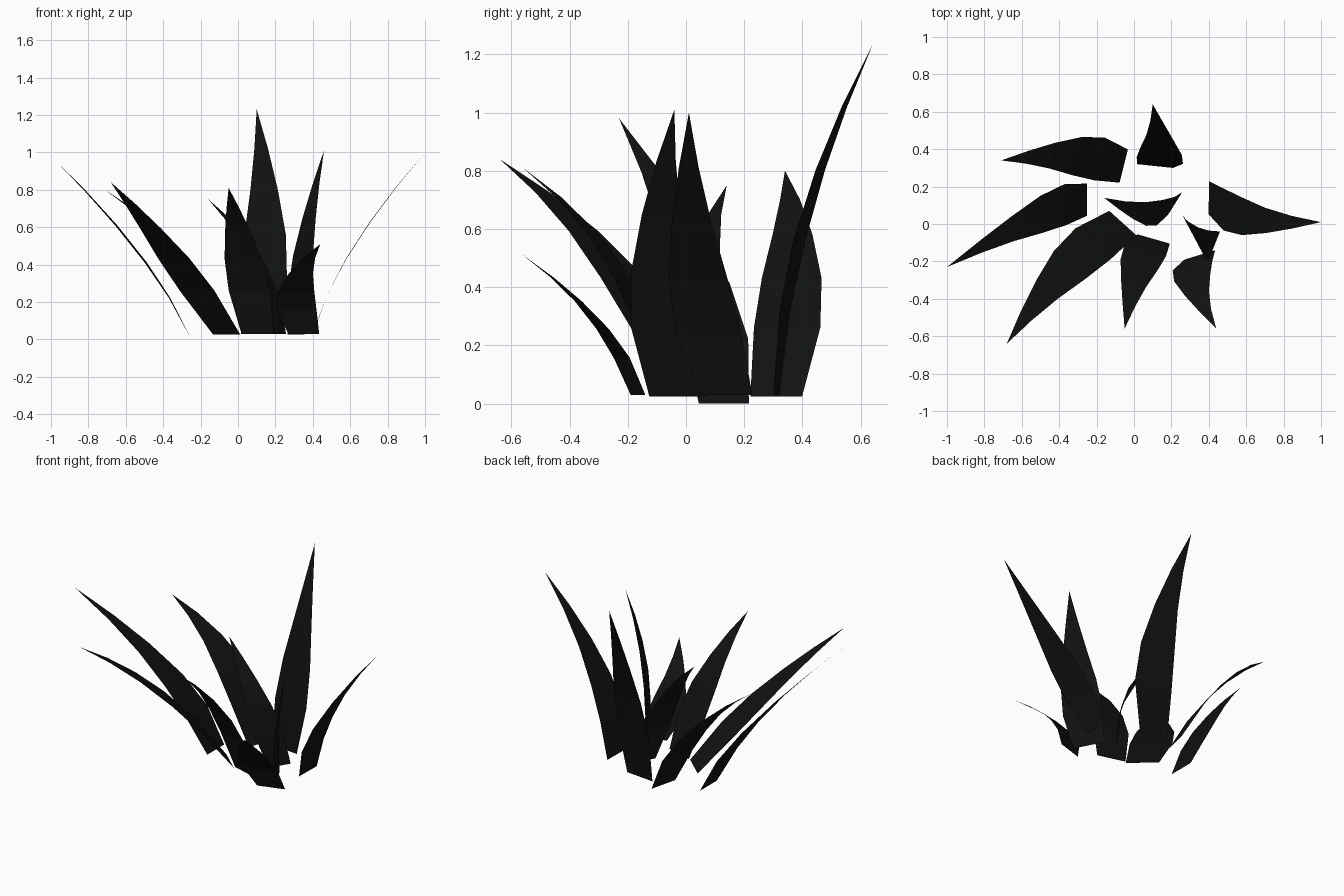
import bpy
from math import cos, sin, radians
from mathutils import Vector

if "Cube" in bpy.data.objects:
    bpy.data.objects.remove(bpy.data.objects["Cube"])

# near-black leaf colour
mat = bpy.data.materials.new("dark_leaf")
mat.diffuse_color = (0.005, 0.006, 0.005, 1)
mat.use_nodes = True
mat.node_tree.nodes["Principled BSDF"].inputs["Base Color"].default_value = mat.diffuse_color

# (position along blade, relative width) for each row
ROWS = [(0, .78), (.25, 1), (.45, .9), (.65, .6), (.83, .3)]


def blade(name, base, mid, tip, width, yaw, twist=0.0):
    """Flat ribbon along a curve through base, mid and tip; yaw turns its width,
    twist adds further turn towards the tip."""
    base, mid, tip = Vector(base), Vector(mid), Vector(tip)
    ctrl = 2 * mid - (base + tip) / 2
    verts = []
    for t, w in ROWS:
        c = base * (1 - t) ** 2 + ctrl * 2 * t * (1 - t) + tip * t * t
        a = radians(yaw + twist * t)
        s = Vector((cos(a), sin(a), 0)) * width * w / 2
        verts += [c - s, c + s]
    verts.append(tip)
    faces = [(i, i + 1, i + 3, i + 2) for i in range(0, 8, 2)] + [(8, 9, 10)]
    mesh = bpy.data.meshes.new(name)
    mesh.from_pydata(verts, [], faces)
    mesh.materials.append(mat)
    ob = bpy.data.objects.new(name, mesh)
    bpy.context.collection.objects.link(ob)


# outer ring of blades
blade("leaf_back_left", (-.055, .31, .025), (-.335, .365, .47), (-.71, .34, .80), .235, 76)
blade("leaf_left", (-.25, .13, .0), (-.53, .035, .46), (-1, -.23, .98), .22, 90, 8)
blade("leaf_front_left", (-.06, .005, .025), (-.375, -.25, .475), (-.68, -.64, .84), .25, -42)
blade("leaf_front", (.105, -.08, .03), (.02, -.24, .47), (-.05, -.56, .81), .23, -16)
blade("leaf_front_right", (.352, -.165, .03), (.315, -.305, .28), (.44, -.56, .51), .22, 17, -10)
blade("leaf_right", (.40, .14, .03), (.605, .035, .475), (1, .01, 1.0), .225, 89, 4)
blade("leaf_back", (.112, .31, .03), (.145, .405, .62), (.10, .64, 1.23), .25, -6, -10)

# inner blades
blade("leaf_centre", (.22, .11, .03), (.09, .06, .43), (-.16, .14, .75), .18, 58)
blade("leaf_centre_right", (.31, -.04, .025), (.355, -.09, .50), (.46, -.04, 1.01), .25, -62)
